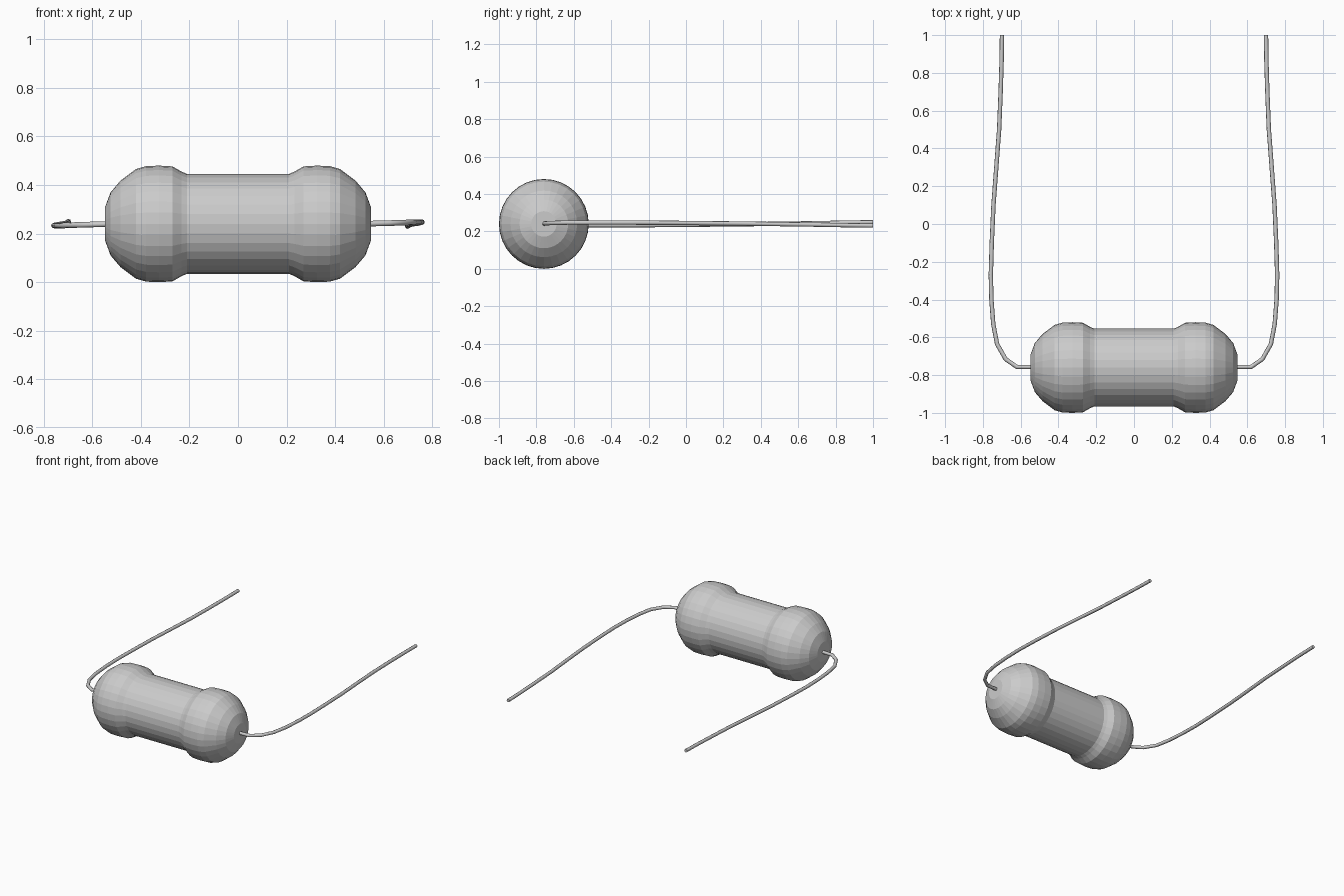
import bpy, bmesh
from math import sin, cos, tau

if "Cube" in bpy.data.objects:
    bpy.data.objects.remove(bpy.data.objects["Cube"])

CY, CZ = -0.76, 0.24   # body axis position
SIDES = 32


def lathe_x(name, profile):
    """Revolve (x, radius) points around the body axis."""
    bm = bmesh.new()
    rings = [[bm.verts.new((x, CY + r * cos(tau * i / SIDES), CZ + r * sin(tau * i / SIDES)))
              for i in range(SIDES)] for x, r in profile]
    for a, b in zip(rings, rings[1:]):
        for i in range(SIDES):
            j = (i + 1) % SIDES
            bm.faces.new((a[i], a[j], b[j], b[i]))
    bm.faces.new(rings[0])
    bm.faces.new(rings[-1])
    bmesh.ops.recalc_face_normals(bm, faces=bm.faces)
    mesh = bpy.data.meshes.new(name)
    bm.to_mesh(mesh)
    bm.free()
    obj = bpy.data.objects.new(name, mesh)
    bpy.context.collection.objects.link(obj)


def wire(name, path):
    """Thin round wire along a path."""
    curve = bpy.data.curves.new(name, 'CURVE')
    curve.dimensions = '3D'
    curve.bevel_depth = 0.0115
    curve.bevel_resolution = 2
    curve.use_fill_caps = True
    spline = curve.splines.new('POLY')
    spline.points.add(len(path) - 1)
    for p, co in zip(spline.points, path):
        p.co = (*co, 1)
    obj = bpy.data.objects.new(name, curve)
    bpy.context.collection.objects.link(obj)


# Resistor body: domed bulging ends and a slimmer waist
half = [(0.548, 0.068), (0.525, 0.13), (0.484, 0.178), (0.42, 0.226), (0.378, 0.238),
        (0.325, 0.24), (0.27, 0.237), (0.232, 0.215), (0.21, 0.206)]
lathe_x("resistor_body", [(-x, r) for x, r in half] + half[::-1])

# Bent lead wires; the left is the right turned half round the y axis
lead = [(0.50, -0.757, 0.240), (0.62, -0.757, 0.243), (0.68, -0.715, 0.245),
        (0.725, -0.635, 0.247), (0.745, -0.53, 0.247), (0.755, -0.40, 0.247),
        (0.758, -0.27, 0.247), (0.753, -0.10, 0.246), (0.744, 0.10, 0.244),
        (0.729, 0.30, 0.242), (0.714, 0.50, 0.239), (0.706, 0.70, 0.236),
        (0.701, 0.86, 0.233), (0.699, 1.0, 0.231)]
wire("right_lead", lead)
wire("left_lead", [(-x, y, 2 * CZ - z) for x, y, z in lead])
